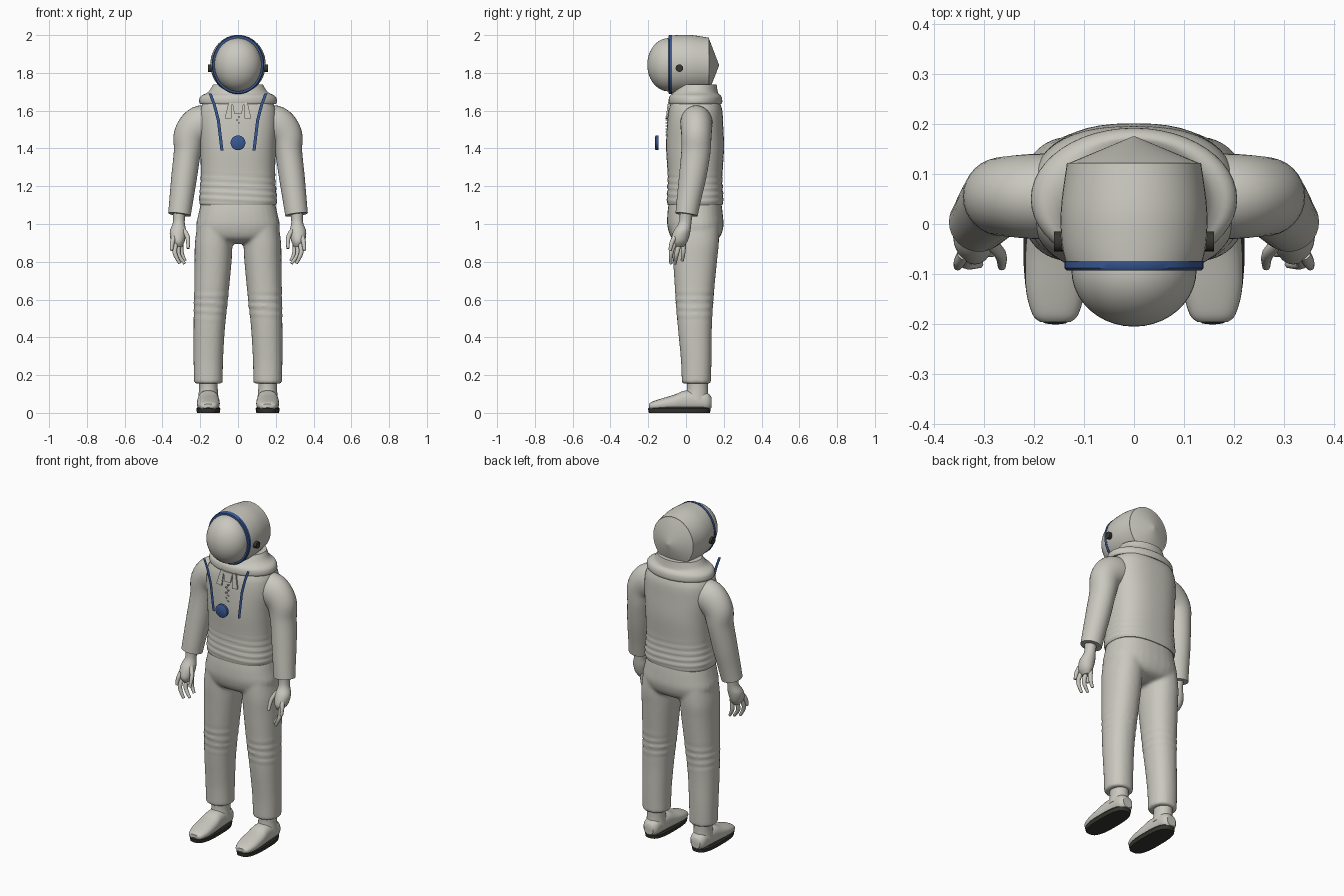
import bpy, bmesh, math
from mathutils import Vector

cube = bpy.data.objects.get("Cube")
if cube:
    bpy.data.objects.remove(cube)


def material(name, rgb):
    m = bpy.data.materials.new(name)
    m.use_nodes = True
    m.diffuse_color = (*rgb, 1)
    m.node_tree.nodes["Principled BSDF"].inputs["Base Color"].default_value = (*rgb, 1)
    return m


SUIT = material("suit_grey", (0.59, 0.58, 0.52))
BLUE = material("trim_blue", (0.04, 0.10, 0.30))
DARK = material("sole_dark", (0.035, 0.035, 0.03))
X, Y, Z = Vector((1, 0, 0)), Vector((0, 1, 0)), Vector((0, 0, 1))


def spline(rows, sub):
    """Smoothly resample rows of numbers (Catmull-Rom)."""
    if sub == 1:
        return [list(r) for r in rows]
    out = []
    for i in range(len(rows) - 1):
        a, b, c, d = (rows[max(0, min(len(rows) - 1, i + k))] for k in (-1, 0, 1, 2))
        for s in range(sub):
            t = s / sub
            out.append([0.5 * (2 * q + (r - p) * t + (2 * p - 5 * q + 4 * r - w) * t * t
                               + (3 * q - p - 3 * r + w) * t ** 3)
                        for p, q, r, w in zip(a, b, c, d)])
    return out + [list(rows[-1])]


def loft(bm, rows, axis=None, sub=5, n=32, power=2.0):
    """Skin superellipse rings given as (x, y, z, radius_a, radius_b)."""
    rows = spline(rows, sub)
    ref = Z if axis == Y else Y
    rings = []
    for i, row in enumerate(rows):
        t = axis or (Vector(rows[min(i + 1, len(rows) - 1)][:3])
                     - Vector(rows[max(i - 1, 0)][:3])).normalized()
        v = (ref - t * ref.dot(t)).normalized()
        u = v.cross(t)
        ring = []
        for k in range(n):
            a = math.tau * k / n
            c, s = math.cos(a), math.sin(a)
            c = math.copysign(abs(c) ** (2 / power), c)
            s = math.copysign(abs(s) ** (2 / power), s)
            ring.append(bm.verts.new(Vector(row[:3]) + u * c * row[3] + v * s * row[4]))
        rings.append(ring)
    for a, b in zip(rings, rings[1:]):
        for k in range(n):
            bm.faces.new((a[k], a[(k + 1) % n], b[(k + 1) % n], b[k]))
    bm.faces.new(rings[0])
    bm.faces.new(rings[-1])


def finish(name, bm, mat, angle=40):
    bmesh.ops.recalc_face_normals(bm, faces=bm.faces)
    mesh = bpy.data.meshes.new(name)
    bm.to_mesh(mesh)
    bm.free()
    mesh.materials.append(mat)
    ob = bpy.data.objects.new(name, mesh)
    bpy.context.collection.objects.link(ob)
    bpy.ops.object.select_all(action='DESELECT')
    ob.select_set(True)
    bpy.context.view_layer.objects.active = ob
    bpy.ops.object.shade_smooth_by_angle(angle=math.radians(angle))
    return ob


def part(name, mat, rows, side=1, **kw):
    bm = bmesh.new()
    loft(bm, [(r[0] * side, *r[1:]) for r in rows], **kw)
    return finish(name, bm, mat)


def plate(name, mat, points, y, slope=0.0, depth=0.0):
    """Flat panel from (x, z) points, leaning back with height."""
    bm = bmesh.new()
    z0 = min(p[1] for p in points)
    f = bm.faces.new([bm.verts.new((px, y + slope * (pz - z0), pz)) for px, pz in points])
    if depth:
        new = bmesh.ops.extrude_face_region(bm, geom=[f])["geom"]
        for v in new:
            if isinstance(v, bmesh.types.BMVert):
                v.co.y += depth
    return finish(name, bm, mat, 20)


def wrinkle(bm, low, high, pitch, depth, cx=0.0, cy=0.05):
    """Push horizontal cloth folds into a band of a loft."""
    for v in bm.verts:
        if low < v.co.z < high:
            fade = math.sin(math.pi * (v.co.z - low) / (high - low))
            d = Vector((v.co.x - math.copysign(cx, v.co.x), v.co.y - cy, 0))
            if d.length > 0.03:
                wave = math.sin(math.tau * v.co.z / pitch + v.co.x * 9)
                v.co += d.normalized() * depth * fade * wave


# Jacket body with waist folds
bm = bmesh.new()
loft(bm, [(0, .048, 1.10, .2, .145), (0, .048, 1.13, .206, .149), (0, .048, 1.25, .197, .145),
          (0, .048, 1.4, .2, .153), (0, .048, 1.52, .208, .149), (0, .05, 1.6, .202, .142),
          (0, .05, 1.648, .18, .128)], axis=Z, sub=12, n=48, power=2.5)
wrinkle(bm, 1.1, 1.28, .035, .003)
finish("jacket", bm, SUIT)

# Collar ring and neck
part("collar", SUIT, [(0, .05, 1.635, .2, .138), (0, .05, 1.645, .206, .142), (0, .05, 1.668, .203, .14),
                      (0, .05, 1.682, .19, .132), (0, .05, 1.69, .172, .122), (0, .052, 1.705, .152, .115),
                      (0, .06, 1.738, .132, .102)], axis=Z, sub=3, n=48)

# Trousers: hips and legs fused into one skin
bm = bmesh.new()
loft(bm, [(0, .048, 1.12, .194, .138), (0, .048, 1.05, .21, .147), (0, .05, .98, .222, .147),
          (0, .05, .92, .19, .12), (0, .05, .895, .11, .05)], axis=Z, power=2.4)
for s in (-1, 1):
    loft(bm, [(s * r[0], *r[1:]) for r in (
        (.115, .05, 1.0, .1, .125), (.128, .05, .9, .1, .124), (.132, .048, .8, .098, .116),
        (.143, .045, .6, .09, .1), (.152, .047, .45, .083, .09), (.157, .054, .28, .078, .081),
        (.157, .055, .155, .076, .077))], axis=Z, sub=10, power=2.2)
wrinkle(bm, .48, .66, .04, .004, cx=.145, cy=.045)
trousers = finish("trousers", bm, SUIT)
mod = trousers.modifiers.new("fuse", 'REMESH')
mod.mode, mod.voxel_size, mod.use_smooth_shade = 'VOXEL', 0.009, True
mod = trousers.modifiers.new("soften", 'SMOOTH')
mod.factor, mod.iterations = 0.5, 5

# Limbs, hands and shoes
FINGERS = {
    "index_finger": [(.34, -.06, .93), (.348, -.075, .9), (.352, -.085, .86)],
    "middle_finger": [(.325, -.055, .91), (.335, -.078, .85), (.308, -.08, .79)],
    "ring_finger": [(.312, -.035, .9), (.316, -.05, .84), (.282, -.058, .79)],
    "little_finger": [(.3, -.012, .91), (.3, -.015, .85), (.28, -.02, .805)],
    "thumb": [(.29, -.035, .97), (.267, -.06, .93), (.264, -.085, .87)],
}
for side, s in (("left", 1), ("right", -1)):
    part(side + "_sleeve", SUIT, [
        (.13, .055, 1.535, .09, .085), (.2, .055, 1.525, .1, .085), (.253, .055, 1.47, .088, .08),
        (.268, .052, 1.38, .072, .077), (.285, .035, 1.25, .068, .072), (.3, .015, 1.13, .063, .064),
        (.31, .003, 1.05, .06, .059)], side=s)
    part(side + "_hand", SUIT, [
        (.312, .002, 1.07, .034, .035), (.313, -.004, 1.01, .031, .033), (.318, -.022, .96, .043, .045),
        (.318, -.036, .91, .036, .045), (.313, -.04, .88, .018, .028)], side=s, axis=Z, n=20)
    for name, path in FINGERS.items():
        radii = (.013, .012, .008)
        part(side + "_" + name, SUIT, [(*p, r, r) for p, r in zip(path, radii)],
             side=s, n=12, sub=4)
    part(side + "_ankle", SUIT, [(.157, .06, .17, .05, .056), (.157, .06, .12, .05, .056),
                                 (.157, .055, .07, .055, .065)], side=s, axis=Z)
    part(side + "_shoe", SUIT, [
        (.157, -.196, .035, .03, .012), (.157, -.18, .037, .046, .022), (.157, -.13, .044, .059, .032),
        (.157, -.06, .054, .06, .043), (.157, -.01, .063, .056, .054), (.157, .05, .064, .053, .054),
        (.157, .11, .06, .048, .048), (.157, .134, .055, .03, .03)], side=s, axis=Y, power=2.4)
    part(side + "_sole", DARK, [(.157, -.035, 0, .06, .162), (.157, -.035, .022, .064, .166),
                                (.157, -.035, .03, .058, .16)], side=s, axis=Z, sub=1, power=2.8)
    # Helmet side knob
    bm = bmesh.new()
    loft(bm, [(s * .135, -.035, 1.825, .02, .02), (s * .16, -.035, 1.825, .02, .02)], axis=X, sub=1, n=16)
    finish(side + "_helmet_knob", bm, DARK)
    # Flat harness strap
    path = [(.148, 1.692), (.125, 1.63), (.104, 1.55), (.085, 1.39)]
    edge = [(s * (px - .008), pz) for px, pz in path] + [(s * (px + .008), pz) for px, pz in path[::-1]]
    plate(side + "_strap", BLUE, edge, -.112)
    # Neck flap
    plate(side + "_neck_flap", SUIT, [(s * px, pz) for px, pz in (
        (.03, 1.64), (.05, 1.645), (.07, 1.56), (.036, 1.555))], -.108, .15, .009)

# Neck closure and fastener studs
plate("neck_tab", SUIT, [(-.03, 1.64), (.03, 1.64), (.02, 1.585), (-.02, 1.585)], -.104, .15, .009)
for i in range(7):
    z, x = 1.57 - i * .016, .006 * (-1) ** i
    plate(f"fastener_{i}", SUIT, [(x - .005, z), (x + .005, z), (x + .005, z - .006), (x - .005, z - .006)],
          -.108, 0, .009)

# Chest dial
part("chest_dial", BLUE, [(0, -.165, 1.43, .031, .031), (0, -.16, 1.43, .039, .039),
                          (0, -.145, 1.43, .039, .039)], axis=Y, sub=1)

# Helmet shell, pointed back, rim and visor
part("helmet_shell", SUIT, [(0, -.085, 1.845, .134, .152), (0, -.04, 1.845, .144, .155),
                            (0, .03, 1.845, .146, .155), (0, .122, 1.843, .134, .143)], axis=Y, n=48)
part("helmet_back", SUIT, [(0, .12, 1.843, .134, .143), (0, .175, 1.84, .002, .002)], axis=Y, sub=1, n=48)
part("helmet_rim", BLUE, [(0, -.093, 1.844, .134, .152), (0, -.088, 1.844, .139, .156),
                          (0, -.074, 1.844, .139, .156)], axis=Y, sub=1, n=48)
bm = bmesh.new()
bmesh.ops.create_uvsphere(bm, u_segments=40, v_segments=24, radius=1)
for v in bm.verts:
    v.co = Vector((v.co.x * .125, v.co.y * .113 - .092, v.co.z * .141 + 1.843))
finish("visor", bm, SUIT)
